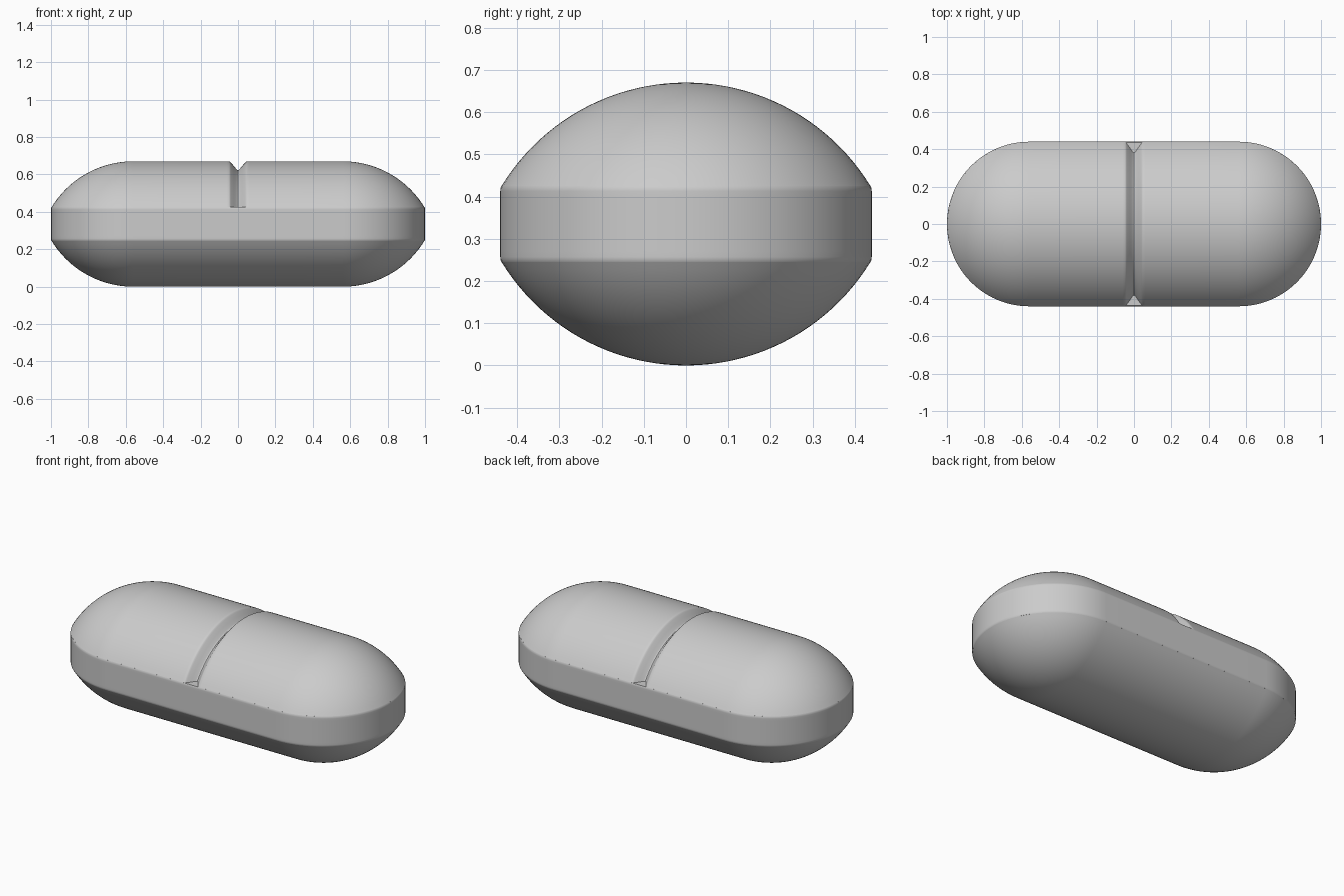
import bpy, bmesh, math

if "Cube" in bpy.data.objects:
    bpy.data.objects.remove(bpy.data.objects["Cube"])

R, CZ, HALF, RAD, H = 0.512, 0.158, 0.56, 0.44, 0.67  # dome radius/centre, straight half length, side radius, height
RIM, FLOOR, N = 0.437, 0.425, 22


def dome(depth):
    """Half dome profile from rim to crown, lowered by depth and ending on the groove floor."""
    r = R - depth
    end = math.acos((FLOOR - CZ) / r)
    pts = [(r * math.sin(end * (1 - i / N)), CZ + r * math.cos(end * (1 - i / N)))
           for i in range(N + 1)]
    return pts


def profile(depth=0.0):
    """Bottom centre -> side band -> top centre."""
    rim = [(RIM, FLOOR), (0.4395, 0.420), (RAD, 0.413), (RAD, 0.400)]
    lower = [(r, H - z) for r, z in reversed(dome(0))]
    lower += [(r, H - z) for r, z in rim]
    return lower + rim[::-1] + dome(depth)


# Straight stations across the score groove: (x, groove depth)
groove = [(0.047, 0), (0.043, 0.002), (0.038, 0.007), (0.022, 0.025),
          (0.008, 0.042), (0.004, 0.0455)]
stations = ([(-HALF, 0), (-0.3, 0), (-0.06, 0)] + [(-x, d) for x, d in groove] + [(0, 0.047)]
            + [(x, d) for x, d in reversed(groove)] + [(0.06, 0), (0.3, 0), (HALF, 0)])

# Meridians around the stadium plan: (base x, heading, depth)
SEG = 48
turns = [math.pi * i / SEG for i in range(1, SEG)]
meridians = [(x, -math.pi / 2, d) for x, d in stations]
meridians += [(HALF, -math.pi / 2 + t, 0) for t in turns]
meridians += [(x, math.pi / 2, d) for x, d in reversed(stations)]
meridians += [(-HALF, math.pi / 2 + t, 0) for t in turns]

bm = bmesh.new()
cols = [[bm.verts.new((x + r * math.cos(a), r * math.sin(a), z)) for r, z in profile(d)]
        for x, a, d in meridians]
for i, col in enumerate(cols):
    nxt = cols[(i + 1) % len(cols)]
    for j in range(len(col) - 1):
        bm.faces.new((col[j], nxt[j], nxt[j + 1], col[j + 1]))
bmesh.ops.remove_doubles(bm, verts=bm.verts, dist=1e-5)
bmesh.ops.recalc_face_normals(bm, faces=bm.faces)

# Scored tablet body
mesh = bpy.data.meshes.new("scored_tablet")
bm.to_mesh(mesh)
bm.free()
tablet = bpy.data.objects.new("scored_tablet", mesh)
bpy.context.collection.objects.link(tablet)
bpy.context.view_layer.objects.active = tablet
tablet.select_set(True)
bpy.ops.object.shade_smooth_by_angle(angle=math.radians(35))
